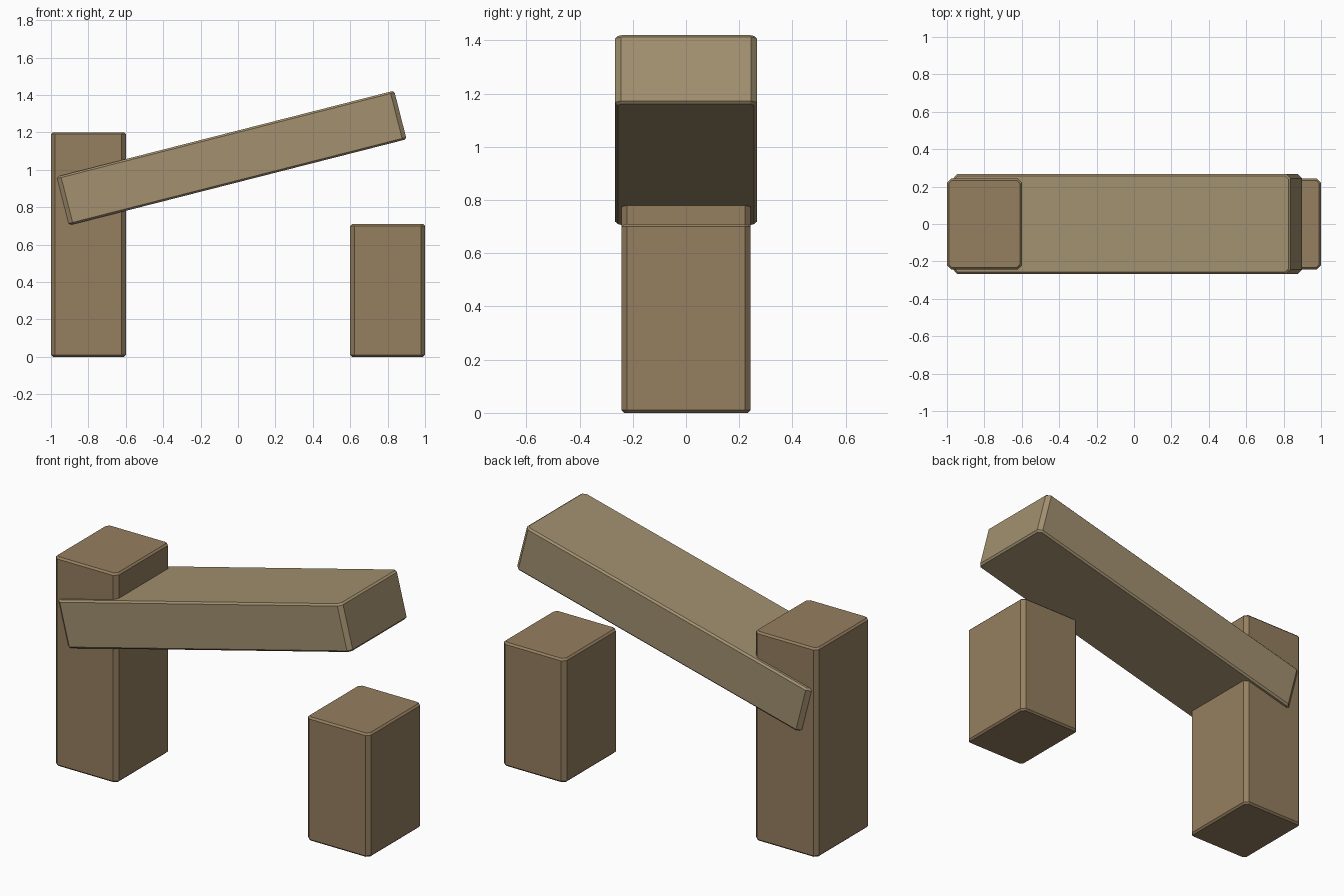
import bpy, bmesh, math
from mathutils import Matrix

if "Cube" in bpy.data.objects:
    bpy.data.objects.remove(bpy.data.objects["Cube"])


def material(name, color):
    mat = bpy.data.materials.new(name)
    mat.diffuse_color = (*color, 1)
    mat.use_nodes = True
    mat.node_tree.nodes["Principled BSDF"].inputs["Base Color"].default_value = mat.diffuse_color
    return mat


def chamfered_block(name, size, center, mat, tilt=0.0, corner=0.022, rim=0.01):
    """Flat-sided block with wide corner chamfers and thin top/bottom chamfers."""
    bm = bmesh.new()
    bmesh.ops.create_cube(bm, size=1, matrix=Matrix.Diagonal((*size, 1)))
    # four corner edges
    edges = [e for e in bm.edges if abs(e.verts[0].co.z - e.verts[1].co.z) > 1e-4]
    bmesh.ops.bevel(bm, geom=edges, offset=corner, segments=1, affect='EDGES', profile=0.5)
    # top and bottom rims
    edges = [e for e in bm.edges if abs(e.verts[0].co.z - e.verts[1].co.z) < 1e-4]
    bmesh.ops.bevel(bm, geom=edges, offset=rim, segments=1, affect='EDGES', profile=0.5)
    bmesh.ops.recalc_face_normals(bm, faces=bm.faces)
    mesh = bpy.data.meshes.new(name)
    bm.to_mesh(mesh)
    bm.free()
    mesh.materials.append(mat)
    ob = bpy.data.objects.new(name, mesh)
    ob.location = center
    ob.rotation_euler.y = -tilt
    bpy.context.collection.objects.link(ob)
    return ob


post_mat = material("post_wood", (0.30, 0.21, 0.115))
beam_mat = material("beam_wood", (0.36, 0.28, 0.16))

# Upright posts: tall on the left, short on the right
for name, x, height in (("tall_post", -0.8, 1.2), ("short_post", 0.8, 0.71)):
    chamfered_block(name, (0.4, 0.486, height), (x, 0, height / 2), post_mat)

# Fallen beam leaning out of the tall post
chamfered_block("leaning_beam", (1.862, 0.532, 0.268), (-0.034, 0, 1.063),
                beam_mat, tilt=math.radians(14.3))
